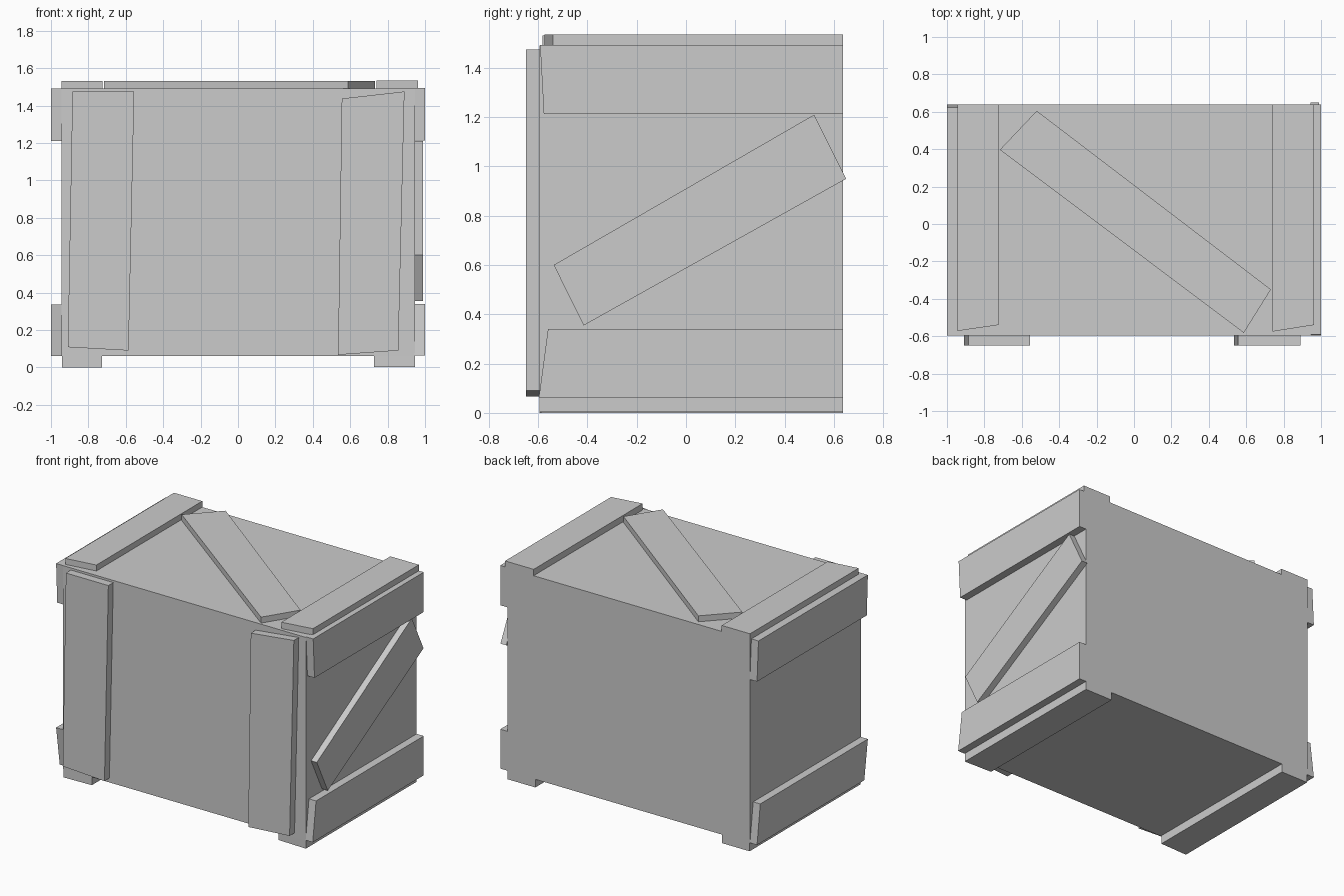
import bpy
import bmesh
from mathutils import Vector

if "Cube" in bpy.data.objects:
    bpy.data.objects.remove(bpy.data.objects["Cube"])


def prism(name, axis, outline, lo, hi):
    """Extrude a flat outline along an axis (0=x, 1=y, 2=z) from lo to hi."""
    others = [i for i in range(3) if i != axis]
    bm = bmesh.new()
    verts = []
    for a, b in outline:
        p = [0, 0, 0]
        p[axis], p[others[0]], p[others[1]] = lo, a, b
        verts.append(bm.verts.new(p))
    base = bm.faces.new(verts)
    ext = bmesh.ops.extrude_face_region(bm, geom=[base])
    move = Vector((0, 0, 0))
    move[axis] = hi - lo
    moved = [g for g in ext["geom"] if isinstance(g, bmesh.types.BMVert)]
    bmesh.ops.translate(bm, vec=move, verts=moved)
    bmesh.ops.recalc_face_normals(bm, faces=bm.faces)
    mesh = bpy.data.meshes.new(name)
    bm.to_mesh(mesh)
    bm.free()
    obj = bpy.data.objects.new(name, mesh)
    bpy.context.collection.objects.link(obj)
    return obj


F, B = -0.595, 0.638      # front and back of the crate body
Z0, Z1 = 0.06, 1.49       # bottom and top of the crate body
W = 0.945                 # half width of the crate body

# Crate body
prism("crate_body", 2, [(-W, F), (W, F), (W, B), (-W, B)], Z0, Z1)

# Planks: name, axis, outline, start, end
planks = [
    # Upright front planks (x, z)
    ("front_plank_left", 1, [(-0.885, 1.475), (-0.555, 1.475), (-0.585, 0.09), (-0.91, 0.108)], -0.65, F),
    ("front_plank_right", 1, [(0.555, 1.437), (0.89, 1.475), (0.857, 0.09), (0.535, 0.067)], -0.65, F),
    # Lid planks and lid brace (x, y)
    ("lid_plank_left", 2, [(-0.945, -0.572), (-0.725, -0.54), (-0.725, B), (-0.945, B)], Z1, 1.532),
    ("lid_plank_right", 2, [(0.74, -0.575), (0.962, -0.54), (0.962, B), (0.74, B)], Z1, 1.535),
    ("lid_brace", 2, [(-0.52, 0.605), (-0.717, 0.397), (0.587, -0.582), (0.732, -0.35)], Z1, 1.532),
    # Right side planks and brace (y, z)
    ("right_plank_upper", 0, [(-0.592, 1.493), (B, 1.493), (B, 1.213), (-0.577, 1.213)], W, 1.0),
    ("right_plank_lower", 0, [(-0.597, 0.063), (B, 0.063), (B, 0.34), (-0.56, 0.34)], W, 1.0),
    ("right_brace", 0, [(-0.537, 0.6), (0.52, 1.21), (0.65, 0.95), (-0.415, 0.355)], W, 0.99),
    # Left side planks (y, z)
    ("left_plank_upper", 0, [(F, 1.49), (0.622, 1.49), (B, 1.21), (-0.583, 1.21)], -1.0, -W),
    ("left_plank_lower", 0, [(F, 0.335), (0.602, 0.335), (B, 0.06), (-0.555, 0.06)], -1.0, -W),
    # Bottom skids (x, y)
    ("skid_left", 2, [(-0.942, F), (-0.727, -0.588), (-0.727, B), (-0.942, B)], 0.0, Z0),
    ("skid_right", 2, [(0.727, -0.588), (0.945, F), (0.945, B), (0.727, B)], 0.003, Z0),
]
for plank in planks:
    prism(*plank)
